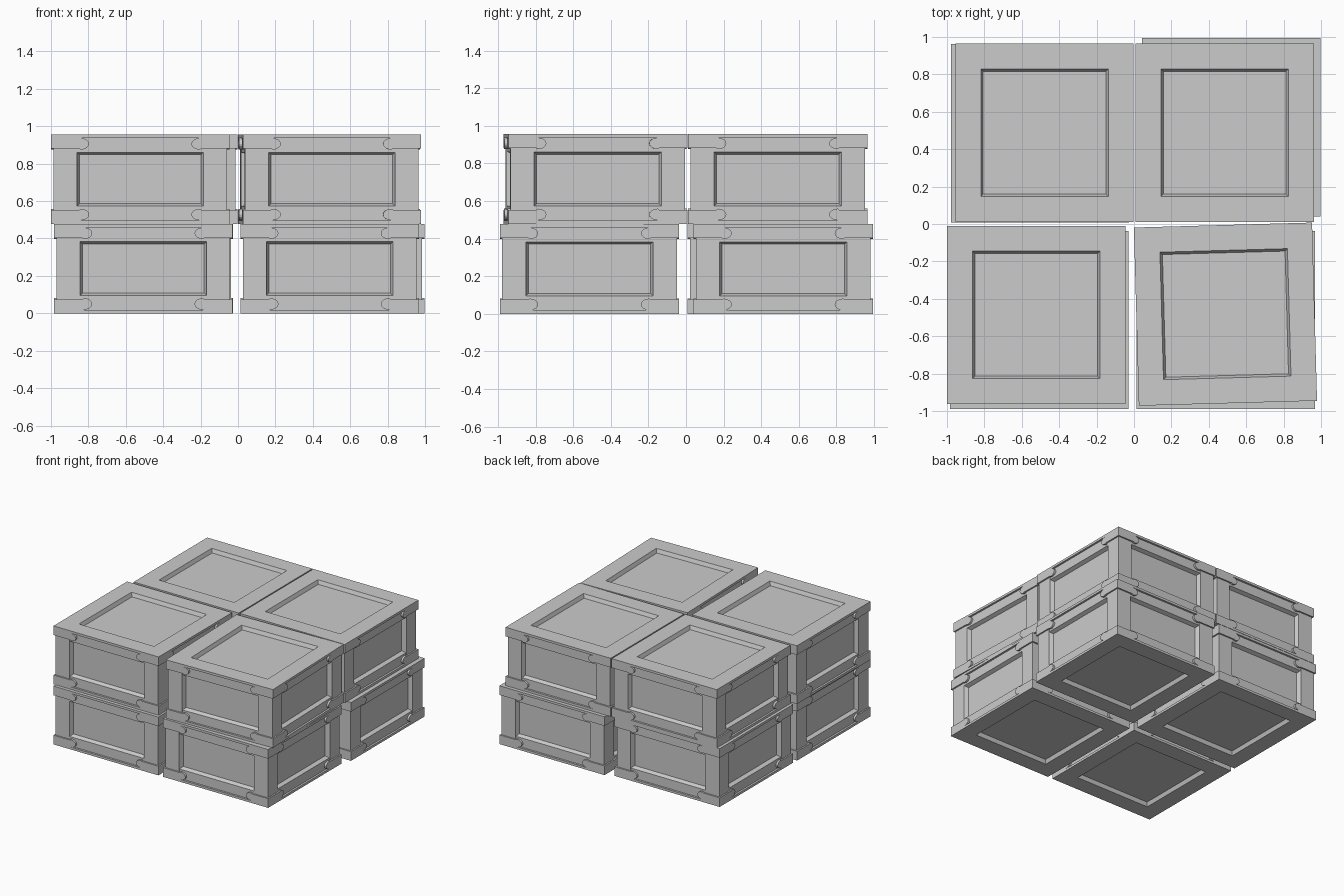
import bpy, bmesh
from math import radians, cos, sin, pi
from mathutils import Matrix, Vector

if "Cube" in bpy.data.objects:
    bpy.data.objects.remove(bpy.data.objects["Cube"])

W, H = 0.953, 0.478      # crate width and height
BODY_IN, POST_IN = 0.016, 0.012
POST_W = 0.138
DEPTH, SLOPE = 0.03, 0.013


def panel(bm, m, hw, hh, rw, rh):
    """Flat face with a sunken, slope-edged rectangle; local z points outward."""
    loops = []
    for x, y, z in ((hw, hh, 0), (rw, rh, 0), (rw - SLOPE, rh - SLOPE, -DEPTH)):
        loops.append([bm.verts.new(m @ Vector((sx * x, sy * y, z)))
                      for sx, sy in ((-1, -1), (1, -1), (1, 1), (-1, 1))])
    for a, b in zip(loops, loops[1:]):
        for i in range(4):
            j = (i + 1) % 4
            bm.faces.new((a[i], a[j], b[j], b[i]))
    bm.faces.new(loops[-1])


def prism(bm, m, pts, depth):
    """Extrude an outline inward (local -z) by depth."""
    front = [bm.verts.new(m @ Vector((x, y, 0))) for x, y in pts]
    back = [bm.verts.new(m @ Vector((x, y, -depth))) for x, y in pts]
    bm.faces.new(front)
    bm.faces.new(back[::-1])
    n = len(pts)
    for i in range(n):
        j = (i + 1) % n
        bm.faces.new((front[i], back[i], back[j], front[j]))


def side(k, dist):
    """Local frame of side k: x along the side, y up, z outward."""
    return (Matrix.Rotation(k * pi / 2, 4, 'Z') @ Matrix.Translation((0, -dist, H / 2))
            @ Matrix.Rotation(pi / 2, 4, 'X'))


def trim_outline():
    """Bottom edge strip with a tall corner plate and rounded tongue at each end."""
    h, z0 = W / 2, -H / 2
    left = [(0, 0.075), (0.15, 0.075)]
    for i in range(9):
        a = pi / 2 - pi * i / 8
        left.append((0.158 + 0.045 * cos(a), 0.05 + 0.031 * sin(a)))
    pts = [(-h + x, z0 + z) for x, z in left]
    return [(-h, z0)] + pts + [(-x, z) for x, z in pts[::-1]] + [(h, z0)]


def finish(name, bm):
    bmesh.ops.remove_doubles(bm, verts=bm.verts, dist=0.0001)
    bmesh.ops.recalc_face_normals(bm, faces=bm.faces)
    me = bpy.data.meshes.new(name)
    bm.to_mesh(me)
    bm.free()
    return me


# Body with a sunken panel on all six faces
bm = bmesh.new()
b = W / 2 - BODY_IN
for k in range(4):
    panel(bm, side(k, b), b, H / 2, W / 2 - POST_W, H / 2 - 0.095)
panel(bm, Matrix.Translation((0, 0, H)), b, b, 0.341, 0.341)
panel(bm, Matrix.Rotation(pi, 4, 'X'), b, b, 0.341, 0.341)
body = finish("crate_body", bm)

# Corner posts, slightly proud of the body
bm = bmesh.new()
p = W / 2 - POST_IN
for k in range(4):
    q = W / 2 - POST_W
    outline = [(p, -p), (p, -q), (b - 0.005, -q), (b - 0.005, -b + 0.005), (q, -b + 0.005), (q, -p)]
    m = Matrix.Rotation(k * pi / 2, 4, 'Z') @ Matrix.Translation((0, 0, H - 0.02))
    prism(bm, m, outline, H - 0.04)
posts = finish("corner_posts", bm)

# Edge strips with corner brackets, bottom and top of every side
bm = bmesh.new()
lower = trim_outline()
upper = [(x, -z) for x, z in lower]
for k in range(4):
    for outline in (lower, upper):
        prism(bm, side(k, W / 2), outline, 0.018)
trim = finish("edge_trim", bm)

# Stack of eight crates: name, centre x, centre y, level, turn in degrees
stack = [
    ("lower_front_left", -0.506, -0.513, 0, 0),
    ("lower_front_right", 0.490, -0.513, 0, 0),
    ("lower_back_left", -0.502, 0.485, 0, 0),
    ("lower_back_right", 0.520, 0.517, 0, 0),
    ("upper_front_left", -0.523, -0.486, 1, 0),
    ("upper_front_right", 0.489, -0.482, 1, 1.6),
    ("upper_back_left", -0.478, 0.488, 1, 0),
    ("upper_back_right", 0.485, 0.488, 1, 0),
]
for name, x, y, level, turn in stack:
    for part, me in (("body", body), ("posts", posts), ("trim", trim)):
        ob = bpy.data.objects.new(f"{name}_crate_{part}", me)
        ob.location = (x, y, level * H)
        ob.rotation_euler.z = radians(turn)
        bpy.context.collection.objects.link(ob)
